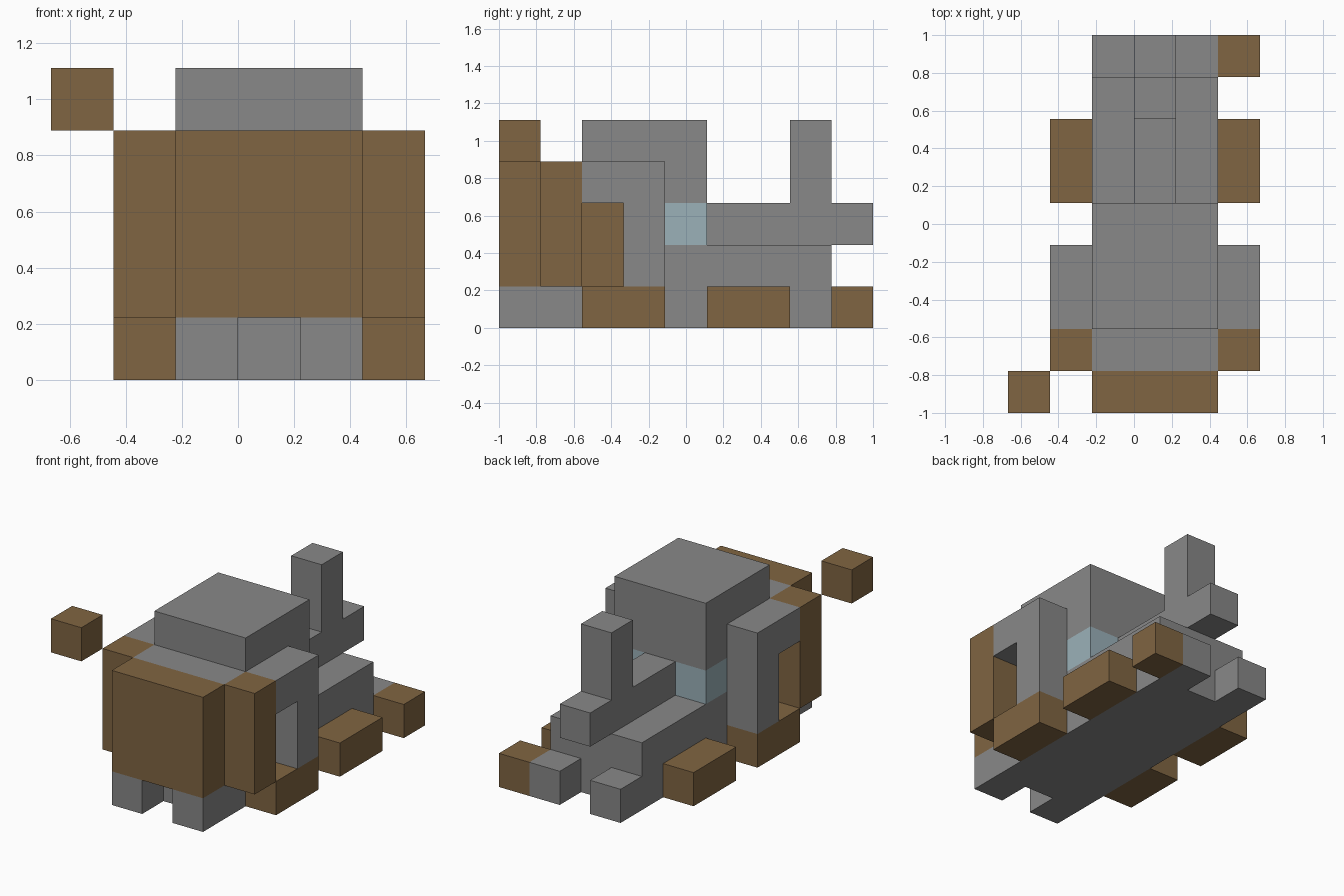
import bpy
import bmesh
from mathutils import Vector

default = bpy.data.objects.get("Cube")
if default:
    bpy.data.objects.remove(default, do_unlink=True)

CELL = 2 / 9                          # edge of one grid block
ORIGIN = Vector((-3, -4.5, 0))        # grid corner, in blocks


def material(name, color):
    mat = bpy.data.materials.new(name)
    mat.use_nodes = True
    rgba = (*color, 1)
    mat.diffuse_color = rgba
    mat.node_tree.nodes["Principled BSDF"].inputs["Base Color"].default_value = rgba
    return mat


BROWN = material("wood_brown", (0.216, 0.130, 0.054))
GREY = material("stone_grey", (0.246, 0.246, 0.246))
GLASS = material("pale_blue_glass", (0.328, 0.440, 0.485))


def block(name, mat, *spans):
    """Add boxes to one object; each span is (low corner, high corner) in blocks."""
    bm = bmesh.new()
    for lo, hi in spans:
        lo, hi = Vector(lo) + ORIGIN, Vector(hi) + ORIGIN
        cube = bmesh.ops.create_cube(bm, size=1)["verts"]
        bmesh.ops.scale(bm, vec=(hi - lo) * CELL, verts=cube)
        bmesh.ops.translate(bm, vec=(lo + hi) / 2 * CELL, verts=cube)
    mesh = bpy.data.meshes.new(name)
    bm.to_mesh(mesh)
    bm.free()
    mesh.materials.append(mat)
    obj = bpy.data.objects.new(name, mesh)
    bpy.context.collection.objects.link(obj)
    return obj


# Lower hull with the raised rear deck
block("hull_floor", GREY, ((2, 1, 0), (5, 8, 1)))
block("rear_deck", GREY, ((2, 4, 1), (5, 8, 2)))

# Cabin, window band and roof
block("front_panel", BROWN, ((2, 0, 1), (5, 1, 4)))
block("cabin_front", GREY, ((2, 1, 1), (5, 2, 4)))
block("cabin_core", BROWN, ((2, 2, 1), (5, 3, 3)))
block("cabin_rear", GREY, ((2, 3, 1), (5, 4, 3)))
block("cabin_ceiling", GREY, ((2, 2, 3), (5, 5, 4)))
block("window_band", GLASS, ((2, 4, 2), (5, 5, 3)))
block("roof", GREY, ((2, 2, 4), (5, 5, 5)))

# Tail spine and fin
block("tail_spine", GREY, ((3, 5, 2), (4, 9, 3)))
block("tail_fin", GREY, ((3, 7, 3), (4, 8, 5)))

# Feet at both ends, with a notch between them
for side, x in (("right", 2), ("left", 4)):
    block(side + "_front_foot", GREY, ((x, 0, 0), (x + 1, 1, 1)))
    block(side + "_rear_foot", GREY, ((x, 8, 0), (x + 1, 9, 1)))

# Side frames with an opening, and the low side pods
for side, x in (("right", 1), ("left", 5)):
    block(side + "_front_post", BROWN, ((x, 1, 1), (x + 1, 2, 4)))
    block(side + "_rear_post", GREY, ((x, 3, 1), (x + 1, 4, 4)))
    block(side + "_lintel", GREY, ((x, 2, 3), (x + 1, 3, 4)))
    block(side + "_front_pod", BROWN, ((x, 2, 0), (x + 1, 4, 1)))
    block(side + "_middle_pod", BROWN, ((x, 5, 0), (x + 1, 7, 1)))

# Single rear pod and the detached corner block
block("left_rear_pod", BROWN, ((5, 8, 0), (6, 9, 1)))
block("corner_block", BROWN, ((0, 0, 4), (1, 1, 5)))
